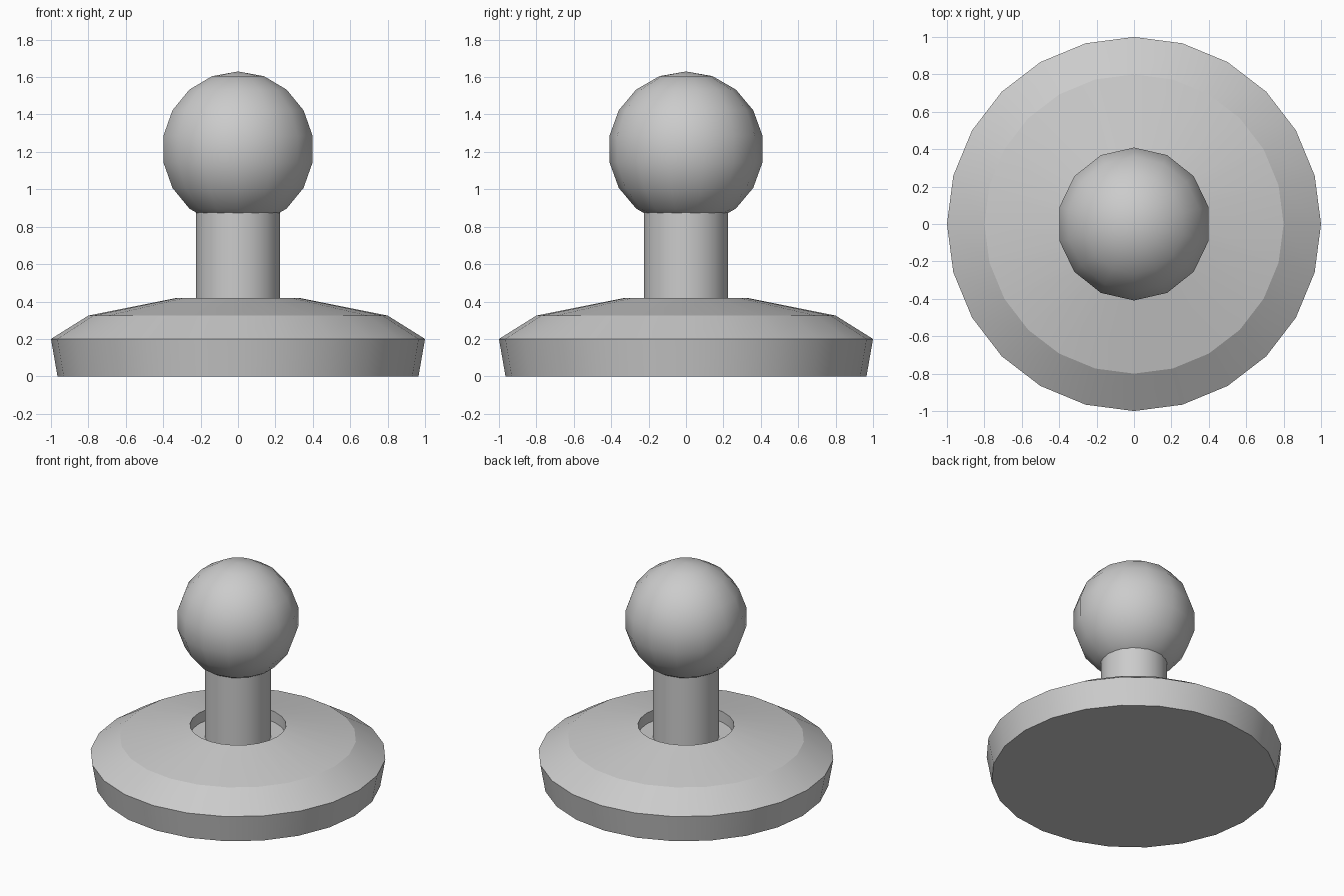
import bpy
import math

cube = bpy.data.objects.get("Cube")
if cube:
    bpy.data.objects.remove(cube, do_unlink=True)

# Single grey finish
grey = bpy.data.materials.new("grey")
grey.use_nodes = True
colour = (0.6, 0.6, 0.6, 1)
grey.diffuse_color = colour
grey.node_tree.nodes["Principled BSDF"].inputs["Base Color"].default_value = colour


def finish(obj, name, angle):
    obj.name = name
    obj.data.materials.append(grey)
    bpy.ops.object.select_all(action="DESELECT")
    obj.select_set(True)
    bpy.context.view_layer.objects.active = obj
    bpy.ops.object.shade_smooth_by_angle(angle=math.radians(angle))


def lathe(name, profile, sides, angle):
    """Spin (radius, height) points about z and cap both ends."""
    turns = [2 * math.pi * i / sides for i in range(sides)]
    verts = [(r * math.cos(a), r * math.sin(a), z) for r, z in profile for a in turns]
    faces = []
    for k in range(len(profile) - 1):
        for i in range(sides):
            j = (i + 1) % sides
            low, high = k * sides, (k + 1) * sides
            faces.append((low + i, low + j, high + j, high + i))
    faces.append(tuple(reversed(range(sides))))
    faces.append(tuple(range(len(verts) - sides, len(verts))))
    mesh = bpy.data.meshes.new(name)
    mesh.from_pydata(verts, [], faces)
    obj = bpy.data.objects.new(name, mesh)
    bpy.context.collection.objects.link(obj)
    finish(obj, name, angle)


# Round base with a shallow recess around the neck
lathe("base", [(0.965, 0), (1, 0.2), (0.8, 0.325), (0.325, 0.42), (0.325, 0.34)], 24, 18)

# Neck standing in the recess and running into the ball
lathe("neck", [(0.225, 0.34), (0.225, 0.9)], 24, 30)

# Ball on top
bpy.ops.mesh.primitive_uv_sphere_add(segments=14, ring_count=9, radius=0.415, location=(0, 0, 1.215))
finish(bpy.context.object, "ball", 30)
